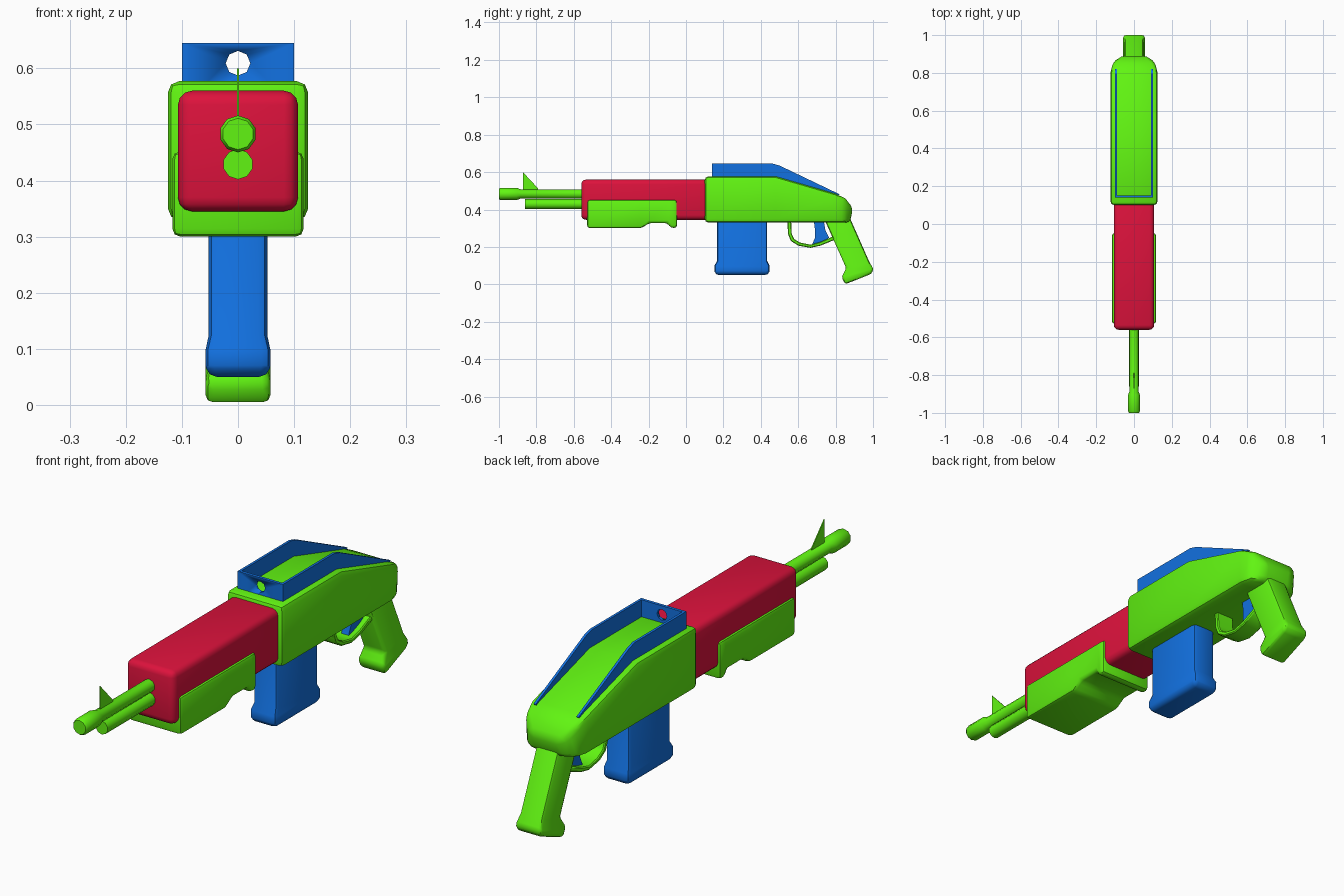
import bpy, bmesh, math
from mathutils import Vector

if "Cube" in bpy.data.objects:
    bpy.data.objects.remove(bpy.data.objects["Cube"])


def material(name, color):
    m = bpy.data.materials.new(name)
    m.diffuse_color = (*color, 1)
    m.use_nodes = True
    m.node_tree.nodes["Principled BSDF"].inputs["Base Color"].default_value = m.diffuse_color
    return m


GREEN = material("green", (0.12, 0.91, 0.006))
RED = material("red", (0.72, 0.006, 0.045))
BLUE = material("blue", (0.006, 0.165, 0.75))


def finish(name, bm, mat, bevel=0.0, segments=2):
    bmesh.ops.recalc_face_normals(bm, faces=bm.faces)
    if bevel:
        edges = [e for e in bm.edges if e.calc_face_angle(0) > math.radians(31)]
        bmesh.ops.bevel(bm, geom=edges, offset=bevel, segments=segments,
                        profile=0.5, affect='EDGES', clamp_overlap=True)
    me = bpy.data.meshes.new(name)
    bm.to_mesh(me)
    bm.free()
    ob = bpy.data.objects.new(name, me)
    bpy.context.collection.objects.link(ob)
    if mat:
        me.materials.append(mat)
    bpy.ops.object.select_all(action='DESELECT')
    ob.select_set(True)
    bpy.context.view_layer.objects.active = ob
    bpy.ops.object.shade_smooth_by_angle(angle=math.radians(40))
    return ob


def skin(rings):
    bm = bmesh.new()
    rows = [[bm.verts.new(p) for p in r] for r in rings]
    n = len(rows[0])
    for a, b in zip(rows, rows[1:]):
        for i in range(n):
            j = (i + 1) % n
            bm.faces.new((a[i], a[j], b[j], b[i]))
    bm.faces.new(rows[0])
    bm.faces.new(rows[-1])
    return bm


# rectangular loft: each section is (y1, z1, y2, z2, half width)
def loft(name, sections, mat, bevel=0.0, segments=2):
    rings = [[(-w, y1, z1), (w, y1, z1), (w, y2, z2), (-w, y2, z2)]
             for y1, z1, y2, z2, w in sections]
    return finish(name, skin(rings), mat, bevel, segments)


# turned part along y: rings of (y, radius)
def turned(name, rings, z, mat, sides=10):
    pts = [[(r * math.sin(math.tau * i / sides), y, z + r * math.cos(math.tau * i / sides))
            for i in range(sides)] for y, r in rings]
    return finish(name, skin(pts), mat)


# flat plate cut from a yz outline
def plate(name, outline, x, half, mat):
    return finish(name, skin([[(x + s * half, y, z) for y, z in outline] for s in (-1, 1)]), mat)


# main body
loft("receiver", [(0.10, .33, 0.10, .577, .125), (0.48, .33, 0.48, .577, .125),
                  (0.80, .33, 0.80, .484, .125), (0.85, .33, 0.855, .458, .112),
                  (0.876, .33, 0.893, .405, .07)], GREEN, 0.02)
loft("barrel_shroud", [(-.56, .345, -.56, .56, .107), (.13, .345, .13, .56, .107)], RED, 0.025, 3)
loft("forend", [(y, z, y, .452, .117) for y, z in
                ((-.528, .30), (-.24, .30), (-.195, .328), (-.10, .328), (-.082, .302), (-.048, .302))],
     GREEN, 0.014)

# barrel, tube and front sight
turned("barrel", [(-1.0, .028), (-.992, .033), (-.905, .033), (-.885, .025), (-.53, .025)], .483, GREEN)
turned("magazine_tube", [(-.86, .027), (-.53, .027)], .429, GREEN)
plate("front_sight", [(-.872, .60), (-.872, .49), (-.79, .49), (-.79, .512)], 0, .002, GREEN)

# top rail: two side plates and a front plate with a peep hole
side = [(.14, .52), (.14, .645), (.465, .645), (.50, .635), (.82, .482), (.80, .46), (.50, .54)]
for x, n in ((-.095, "left"), (.095, "right")):
    plate("rail_side_" + n, side, x, .005, BLUE)
front = loft("rail_front", [(.14, .53, .152, .53, .0995), (.14, .6448, .152, .6448, .0995)], BLUE)
hole = turned("hole_cutter", [(.10, .022), (.20, .022)], .609, None, 8)
hole.hide_render = True
hole.hide_set(True)
cut = front.modifiers.new("hole", 'BOOLEAN')
cut.operation = 'DIFFERENCE'
cut.object = hole
cut.solver = 'EXACT'

# box magazine with flared base
loft("magazine", [(.166, .36, .434, .36, .052), (.166, .125, .434, .125, .052),
                  (.152, .10, .447, .10, .058), (.152, .07, .447, .07, .058),
                  (.16, .05, .438, .05, .054)], BLUE, 0.016)

# pistol grip with flared butt
loft("grip", [(.73, .37, .87, .37, .05), (.857, .085, .98, .12, .05),
              (.832, .04, 1.003, .082, .058), (.85, 0.0, .992, .056, .058)], GREEN, 0.014)

# trigger guard and trigger
loft("trigger_guard", [(.542, .345, .562, .345, .04), (.545, .27, .565, .272, .04),
                       (.56, .232, .578, .242, .04), (.60, .207, .61, .223, .04),
                       (.665, .195, .665, .212, .04), (.72, .207, .714, .225, .04),
                       (.80, .24, .80, .262, .04)], GREEN, 0.004, 1)
loft("trigger", [(.682, .35, .735, .35, .016), (.69, .29, .745, .29, .016),
                 (.69, .25, .765, .25, .016), (.675, .215, .72, .22, .016)], BLUE)
